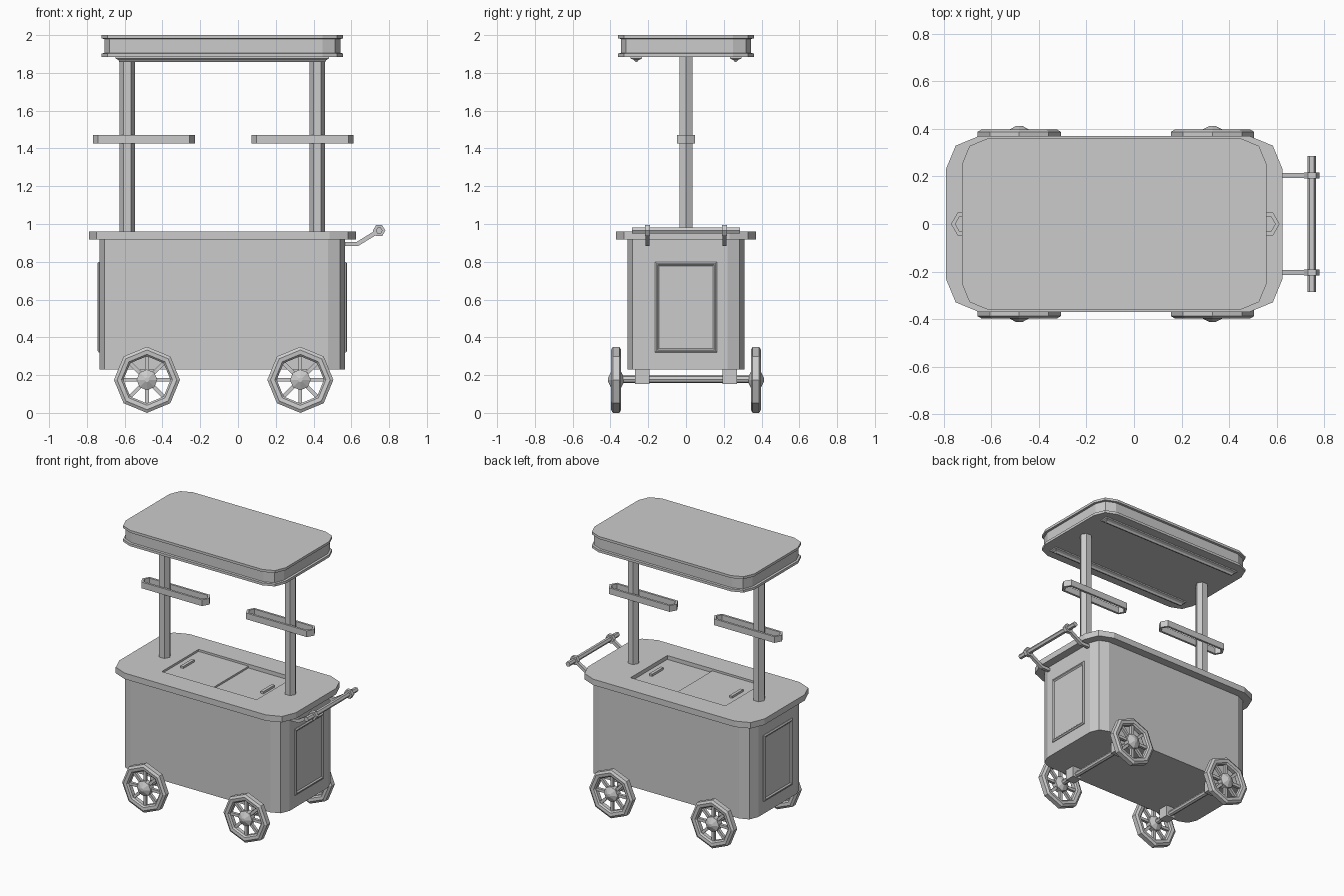
import bpy, bmesh
from math import sin, cos, pi
from mathutils import Vector, Matrix

if "Cube" in bpy.data.objects:
    bpy.data.objects.remove(bpy.data.objects["Cube"])

CX = -0.083  # centre of the cart body along x


def finish(name, bm, loc=(0, 0, 0)):
    bmesh.ops.recalc_face_normals(bm, faces=bm.faces)
    me = bpy.data.meshes.new(name)
    bm.to_mesh(me)
    bm.free()
    ob = bpy.data.objects.new(name, me)
    ob.location = loc
    bpy.context.collection.objects.link(ob)
    return ob


def loft(bm, loops, ring=False):
    """Skin a stack of equal-length loops; cap the ends or close into a ring."""
    vs = [[bm.verts.new(p) for p in lp] for lp in loops]
    n = len(vs[0])
    pairs = list(zip(vs, vs[1:])) + ([(vs[-1], vs[0])] if ring else [])
    for a, b in pairs:
        for i in range(n):
            j = (i + 1) % n
            bm.faces.new((a[i], a[j], b[j], b[i]))
    if not ring:
        bm.faces.new(vs[0])
        bm.faces.new(vs[-1])


def part(name, loops, loc=(0, 0, 0), ring=False):
    bm = bmesh.new()
    loft(bm, loops, ring)
    return finish(name, bm, loc)


def round_rect(hx, hy, r, z, seg=2):
    pts = []
    for k, (sx, sy) in enumerate(((1, 1), (-1, 1), (-1, -1), (1, -1))):
        for i in range(seg + 1):
            a = (k + i / seg) * pi / 2
            pts.append((sx * (hx - r) + r * cos(a), sy * (hy - r) + r * sin(a), z))
    return pts


def circle_y(r, y, n, x=0, z=0):
    return [(x + r * cos(2 * pi * i / n), y, z + r * sin(2 * pi * i / n)) for i in range(n)]


def add_box(bm, size, mat):
    bmesh.ops.create_cube(bm, size=1, matrix=mat @ Matrix.Diagonal((*size, 1)))


def box(name, size, loc):
    bm = bmesh.new()
    add_box(bm, size, Matrix())
    return finish(name, bm, loc)


# Body
part("body", [round_rect(0.65, 0.31, 0.09, z) for z in (0.23, 0.92)], (CX, 0, 0))

# Counter top with a freezer opening
counter = part("counter_top", [round_rect(0.707, 0.37, 0.14, z) for z in (0.917, 0.96)], (CX, 0, 0))
cutter = box("opening_cutter", (0.76, 0.42, 0.2), (CX, 0, 0.95))
cutter.hide_render = True
cutter.hide_viewport = True
cutter.display_type = 'WIRE'
cut = counter.modifiers.new("opening", 'BOOLEAN')
cut.operation = 'DIFFERENCE'
cut.solver = 'EXACT'
cut.object = cutter

# Sliding lids with pulls
box("upper_lid", (0.40, 0.42, 0.014), (CX - 0.18, 0, 0.938))
box("lower_lid", (0.40, 0.42, 0.012), (CX + 0.18, 0, 0.926))
box("upper_lid_pull", (0.022, 0.13, 0.018), (CX - 0.32, 0, 0.951))
box("lower_lid_pull", (0.022, 0.13, 0.018), (CX + 0.32, 0, 0.939))

# Framed panels on both ends
for s, side in ((-1, "left"), (1, "right")):
    loops = []
    for inset, out in ((0, -0.01), (0, 0.004), (0.008, 0.01), (0.014, 0.01), (0.022, 0.002)):
        hy, hz, x = 0.165 - inset, 0.24 - inset, s * (0.65 + out)
        loops.append([(x, -hy, -hz), (x, hy, -hz), (x, hy, hz), (x, -hy, hz)])
    part(side + "_end_panel", loops, (CX, 0, 0.56))

# Roof with upper and lower lips
levels = ((0, 1.885), (0, 1.903), (0.015, 1.905), (0.015, 1.98), (0, 1.982), (0, 2.0))
part("roof", [round_rect(0.64 - i, 0.36 - i, 0.11 - i, z) for i, z in levels], (CX, 0, 0))

# Light strips under the roof
for y, side in ((-0.263, "front"), (0.263, "back")):
    loops = []
    for hx, hy, z in ((0.565, 0.03, 1.887), (0.565, 0.03, 1.876), (0.55, 0.012, 1.868), (0.545, 0.004, 1.857)):
        loops.append([(-hx, -hy, z), (hx, -hy, z), (hx, hy, z), (-hx, hy, z)])
    part(side + "_light_strip", loops, (CX, y, 0))


def capsule(h, r, z):
    """Slot outline with half-hexagon ends."""
    return [((h if k < 3 else -h) + r * cos(a), r * sin(a), z)
            for k, a in enumerate((-pi / 3, 0, pi / 3, 2 * pi / 3, pi, 4 * pi / 3))]


# Hexagonal posts and the open holder rings around them
for s, side in ((-1, "left"), (1, "right")):
    hexa = [[(0.041 * cos(k * pi / 3), 0.041 * sin(k * pi / 3), z) for k in range(6)] for z in (0.95, 1.89)]
    part(side + "_post", hexa, (CX + s * 0.503, 0, 0))
    ring = [capsule(0.215, r, z) for r, z in ((0.055, 1.427), (0.055, 1.472), (0.037, 1.472), (0.037, 1.427))]
    part(side + "_holder_ring", ring, (CX + 0.0045 + s * 0.42, 0, 0), ring=True)

# Push handle: bar, two bent arms and collars
HX, HZ = 0.747, 0.965
part("handle_bar", [circle_y(0.018, y, 6, HX, HZ) for y in (-0.285, 0.285)])
for s, side in ((-1, "front"), (1, "back")):
    y = s * 0.204
    prof = [(0.54, 0.883), (0.635, 0.883), (0.75, 0.953), (0.738, 0.973), (0.628, 0.905), (0.54, 0.905)]
    part(side + "_handle_arm", [[(x, y + d, z) for x, z in prof] for d in (-0.011, 0.011)])
    part(side + "_handle_collar", [circle_y(0.033, y + d, 6, HX, HZ) for d in (-0.013, 0.013)])

# Axles, axle blocks and eight-sided spoked wheels
WZ = 0.175
for wx, end in ((-0.482, "left"), (0.33, "right")):
    part(end + "_axle", [circle_y(0.019, y, 8, wx, WZ + 0.003) for y in (-0.37, 0.37)])
    for s, side in ((-1, "front"), (1, "back")):
        box(f"{end}_{side}_axle_block", (0.07, 0.075, 0.085), (wx, s * 0.232, 0.195))
        bm = bmesh.new()
        # tyre
        tyre = ((0.125, -0.014), (0.135, -0.024), (0.158, -0.027), (0.175, -0.017),
                (0.175, 0.017), (0.158, 0.027), (0.135, 0.024), (0.125, 0.014))
        loft(bm, [circle_y(r, y, 8) for r, y in tyre], ring=True)
        # pointed hub
        hub = ((0.012, -0.042), (0.055, -0.02), (0.055, 0.02), (0.012, 0.042))
        loft(bm, [circle_y(r, y, 8) for r, y in hub])
        # spokes
        for k in range(8):
            m = Matrix.Rotation(k * pi / 4, 4, 'Y') @ Matrix.Translation((0.085, 0, 0))
            add_box(bm, (0.1, 0.02, 0.02), m)
        finish(f"{end}_{side}_wheel", bm, (wx, s * 0.37, WZ))
